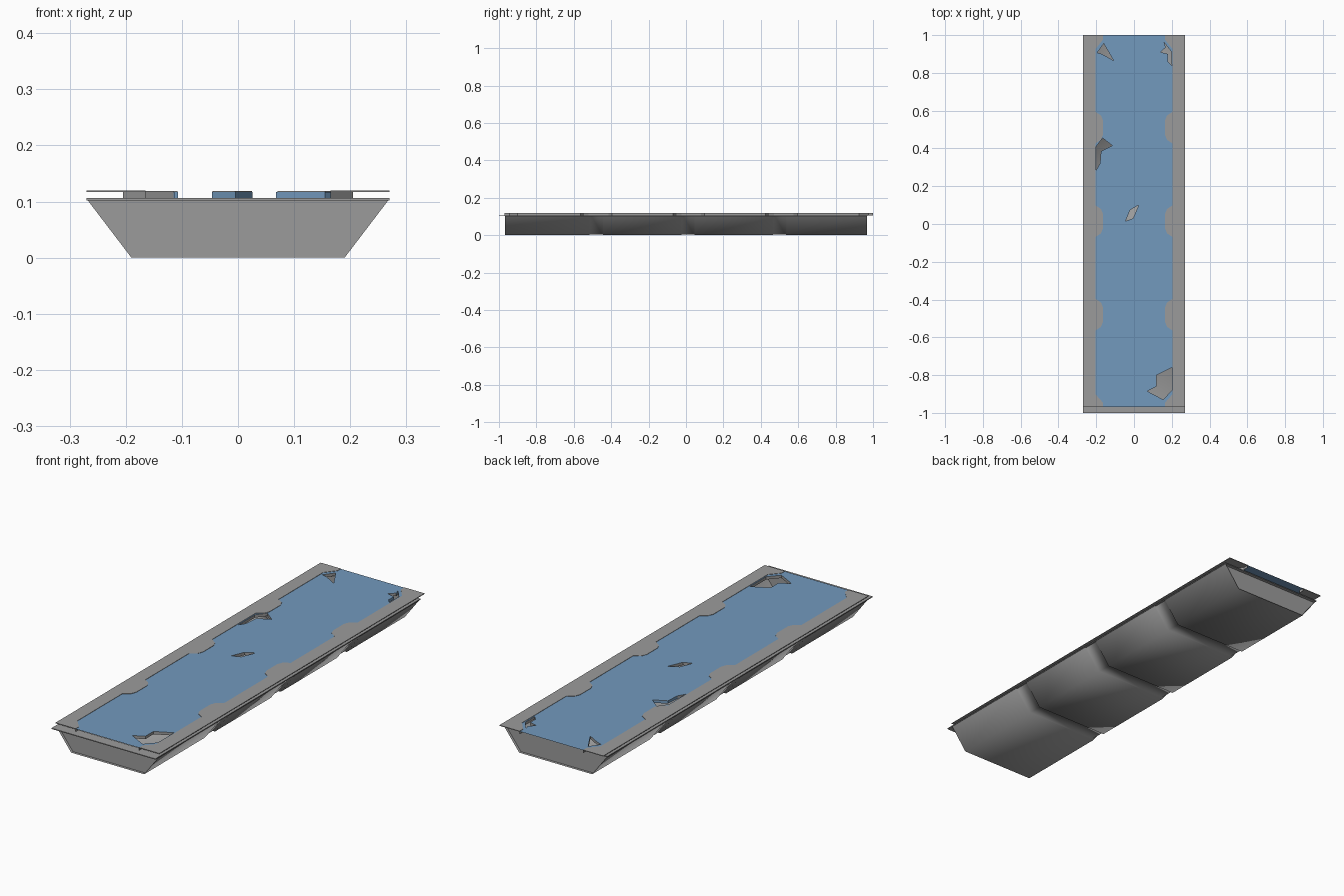
import bpy, bmesh, math
from mathutils import Vector

cube = bpy.data.objects.get("Cube")
if cube:
    bpy.data.objects.remove(cube, do_unlink=True)


def material(name, color):
    m = bpy.data.materials.new(name)
    m.use_nodes = True
    m.diffuse_color = (*color, 1)
    m.node_tree.nodes["Principled BSDF"].inputs["Base Color"].default_value = (*color, 1)
    return m


GREY = material("concrete grey", (0.33, 0.33, 0.33))
BLUE = material("surface blue", (0.17, 0.32, 0.51))

RIM, DECK, TOP = 0.105, 0.117, 0.12     # main heights
HALF, EDGE, TAB = 0.27, 0.205, 0.165    # main half widths


def finish(name, bm, mat, smooth=False):
    mesh = bpy.data.meshes.new(name)
    bm.to_mesh(mesh)
    bm.free()
    mesh.materials.append(mat)
    ob = bpy.data.objects.new(name, mesh)
    bpy.context.collection.objects.link(ob)
    if smooth:
        bpy.ops.object.select_all(action="DESELECT")
        ob.select_set(True)
        bpy.context.view_layer.objects.active = ob
        bpy.ops.object.shade_smooth_by_angle(angle=math.radians(60))
    return ob


def loop_edges(bm, pts, z):
    vs = [bm.verts.new((x, y, z)) for x, y in pts]
    return [bm.edges.new((a, b)) for a, b in zip(vs, vs[1:] + vs[:1])]


def sheet(name, loops, z, mat, thick=0.0):
    """Flat sheet bounded by the first loop, with the other loops as holes."""
    bm = bmesh.new()
    edges = [e for pts in loops for e in loop_edges(bm, pts, z)]
    bmesh.ops.triangle_fill(bm, use_beauty=True, edges=edges, normal=(0, 0, 1))
    for f in bm.faces:
        f.normal_update()
        if f.normal.z < 0:
            f.normal_flip()
    if thick:
        ext = bmesh.ops.extrude_face_region(bm, geom=bm.faces[:], use_keep_orig=True)
        low = [v for v in ext["geom"] if isinstance(v, bmesh.types.BMVert)]
        bmesh.ops.translate(bm, verts=low, vec=(0, 0, -thick))
        bmesh.ops.recalc_face_normals(bm, faces=bm.faces)
    return finish(name, bm, mat)


def wall(name, pts, z0, z1, mat, closed=True, flip=False):
    """Upright ribbon following a path."""
    bm = bmesh.new()
    cols = [(bm.verts.new((x, y, z0)), bm.verts.new((x, y, z1))) for x, y in pts]
    for a, b in zip(cols, cols[1:] + (cols[:1] if closed else [])):
        f = bm.faces.new((a[0], b[0], b[1], a[1]))
        if flip:
            f.normal_flip()
    return finish(name, bm, mat)


def rect(x0, x1, y0, y1):
    return [(x0, y0), (x1, y0), (x1, y1), (x0, y1)]


# Trough: a flared channel swept along y with three shallow grooves
def section(inset):
    return [(-HALF + inset, RIM), (-0.19 + inset, inset),
            (0.19 - inset, inset), (HALF - inset, RIM)]


stations = [(-0.968, 0)]
for mid in (-0.48, 0.01, 0.5):
    stations += [(mid - 0.037, 0), (mid - 0.033, 0.005), (mid + 0.033, 0.005), (mid + 0.037, 0)]
stations.append((0.968, 0))
bm = bmesh.new()
rows = [[bm.verts.new((x, y, z)) for x, z in section(i)] for y, i in stations]
for r, s in zip(rows, rows[1:]):
    for k in range(3):
        bm.faces.new((r[k], s[k], s[k + 1], r[k + 1]))
bmesh.ops.recalc_face_normals(bm, faces=bm.faces)
if min(bm.faces, key=lambda f: f.calc_center_median().z).normal.z > 0:
    bmesh.ops.reverse_faces(bm, faces=bm.faces)
finish("trough", bm, GREY, smooth=True)

# End caps, set slightly inside the trough
for side, name in ((-1, "front_cap"), (1, "back_cap")):
    bm = bmesh.new()
    f = bm.faces.new([bm.verts.new((x, side * 0.955, z)) for x, z in section(0)])
    f.normal_update()
    if f.normal.y * side < 0:
        f.normal_flip()
    finish(name, bm, GREY)

# Thin rim round the mouth of the trough, with a lip at the front
sheet("rim", [rect(-HALF, HALF, -1, 0.97), rect(-0.21, 0.21, -0.95, 0.955)],
      RIM + 0.001, GREY, 0.004)

# Inner edge of the side plates: straight with chamfered tabs
inner = [(TAB, -0.97), (TAB, -0.945), (EDGE, -0.9)]
for mid in (-0.48, 0.015, 0.51):
    inner += [(EDGE, mid - 0.085), (0.175, mid - 0.065), (TAB, mid - 0.04),
              (TAB, mid + 0.04), (0.175, mid + 0.065), (EDGE, mid + 0.085)]
inner += [(EDGE, 0.925), (TAB, 0.975), (TAB, 1.0)]
mirrored = [(-x, y) for x, y in inner]

for name, path, s in (("left", inner, 1), ("right", mirrored, -1)):
    sheet(name + "_side_plate", [path + [(s * HALF, 1.0), (s * HALF, -0.97)]], TOP, GREY, 0.003)
    wall(name + "_plate_web", path, RIM, DECK, GREY, closed=False, flip=s < 0)

# Broken openings in the blue deck
holes = {
    "front_left": [(0.2, -0.76), (0.12, -0.8), (0.12, -0.86), (0.07, -0.885),
                   (0.155, -0.93), (0.2, -0.88)],
    "centre": [(0.025, 0.1), (-0.02, 0.075), (-0.045, 0.015), (-0.005, 0.03)],
    "middle_right": [(-0.166, 0.455), (-0.115, 0.415), (-0.175, 0.385),
                     (-0.18, 0.32), (-0.2, 0.285), (-0.2, 0.41)],
    "back_right": [(-0.16, 0.955), (-0.108, 0.865), (-0.17, 0.9), (-0.195, 0.907)],
    "back_left": [(0.16, 0.96), (0.198, 0.912), (0.2, 0.84), (0.18, 0.86),
                  (0.18, 0.9), (0.14, 0.91), (0.168, 0.935)],
}
sheet("blue_deck", [inner + mirrored[::-1]] + list(holes.values()), DECK + 0.0015, BLUE)

# Each opening has a grey lining and a blue outer skin
for name, pts in holes.items():
    wall(name + "_opening_lining", pts, RIM, DECK + 0.0015, GREY)
    mid = sum((Vector(p) for p in pts), Vector((0, 0))) / len(pts)
    outer = [tuple(mid + (Vector(p) - mid) * 1.03) for p in pts]
    wall(name + "_opening_skin", outer, RIM, DECK, BLUE, flip=True)
